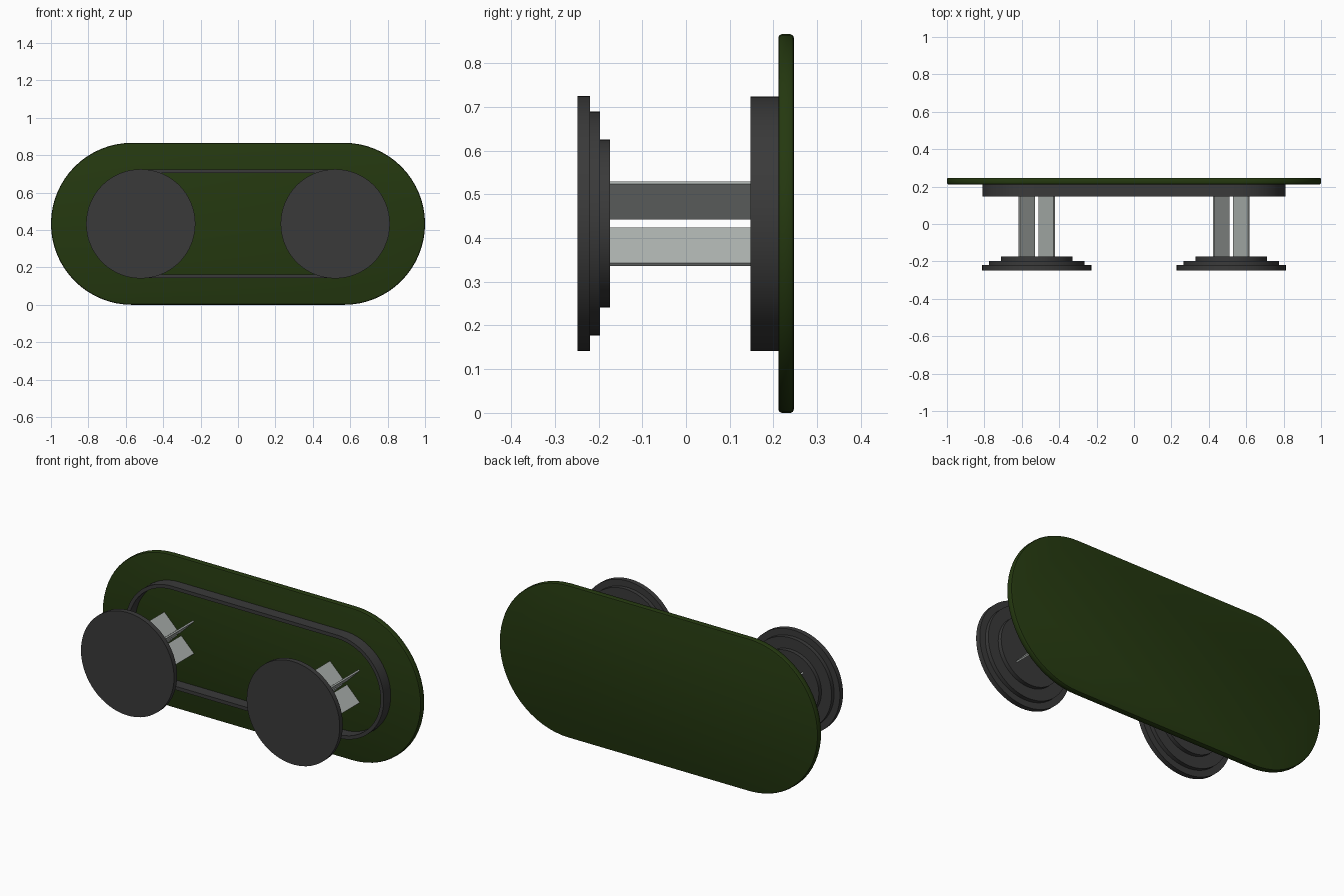
import bpy
import bmesh
from math import pi, sin, cos, radians
from mathutils import Matrix, Vector

cube = bpy.data.objects.get("Cube")
if cube:
    bpy.data.objects.remove(cube)

MID_Z = 0.433    # height of the shared centre line
POST_X = 0.52    # sideways position of each post


def material(name, rgb):
    m = bpy.data.materials.new(name)
    m.use_nodes = True
    m.diffuse_color = (*rgb, 1)
    m.node_tree.nodes["Principled BSDF"].inputs["Base Color"].default_value = (*rgb, 1)
    return m


green = material("dark green", (0.018, 0.040, 0.005))
charcoal = material("charcoal", (0.042, 0.042, 0.042))
grey = material("light grey", (0.42, 0.45, 0.43))


def finish(bm, name, mat, x=0.0):
    bmesh.ops.remove_doubles(bm, verts=bm.verts, dist=1e-5)
    bmesh.ops.recalc_face_normals(bm, faces=bm.faces)
    mesh = bpy.data.meshes.new(name)
    bm.to_mesh(mesh)
    bm.free()
    mesh.materials.append(mat)
    obj = bpy.data.objects.new(name, mesh)
    obj.location = (x, 0, MID_Z)
    bpy.context.collection.objects.link(obj)
    bpy.ops.object.select_all(action='DESELECT')
    obj.select_set(True)
    bpy.context.view_layer.objects.active = obj
    bpy.ops.object.shade_smooth_by_angle(angle=radians(30))
    return obj


def sweep(name, mat, profile, half=0.0, x=0.0, ring=False, steps=32):
    """Loft (radius, y) stations around a stadium, or a circle when half is 0."""
    bm = bmesh.new()
    loops = []
    for r, y in profile:
        loop = []
        for side in (1, -1):
            for i in range(steps + (1 if half else 0)):
                a = -pi / 2 + pi * i / steps
                loop.append(bm.verts.new((side * (half + r * cos(a)), y, side * r * sin(a))))
        loops.append(loop)
    pairs = list(zip(loops, loops[1:]))
    if ring:
        pairs.append((loops[-1], loops[0]))
    else:
        bm.faces.new(loops[0])
        bm.faces.new(loops[-1])
    n = len(loops[0])
    for a, b in pairs:
        for i in range(n):
            j = (i + 1) % n
            bm.faces.new((a[i], a[j], b[j], b[i]))
    return finish(bm, name, mat, x)


# Back board with softened rim
sweep("back_board", green,
      [(0.424, 0.211), (0.430, 0.213), (0.433, 0.219), (0.433, 0.239),
       (0.430, 0.245), (0.424, 0.247)], half=0.567)

# Raised rim on the board
sweep("rim", charcoal, [(0.291, 0.148), (0.291, 0.213), (0.271, 0.213), (0.271, 0.148)],
      half=POST_X, ring=True)

for label, x in (("left", POST_X), ("right", -POST_X)):
    # Stepped front disc
    sweep(label + "_stepped_disc", charcoal,
          [(0.292, -0.248), (0.292, -0.220), (0.256, -0.220), (0.256, -0.197),
           (0.192, -0.197), (0.192, -0.174)], x=x)
    # Four thin diagonal fins joining the disc to the board
    bm = bmesh.new()
    for k in range(4):
        turn = Matrix.Rotation(pi / 4 + k * pi / 2, 4, 'Y')
        place = turn @ Matrix.Translation(Vector((0.075, 0.0185, 0)))
        bmesh.ops.create_cube(bm, size=1, matrix=place @ Matrix.Diagonal((0.114, 0.387, 0.009, 1)))
    finish(bm, label + "_post_fins", grey, x)
